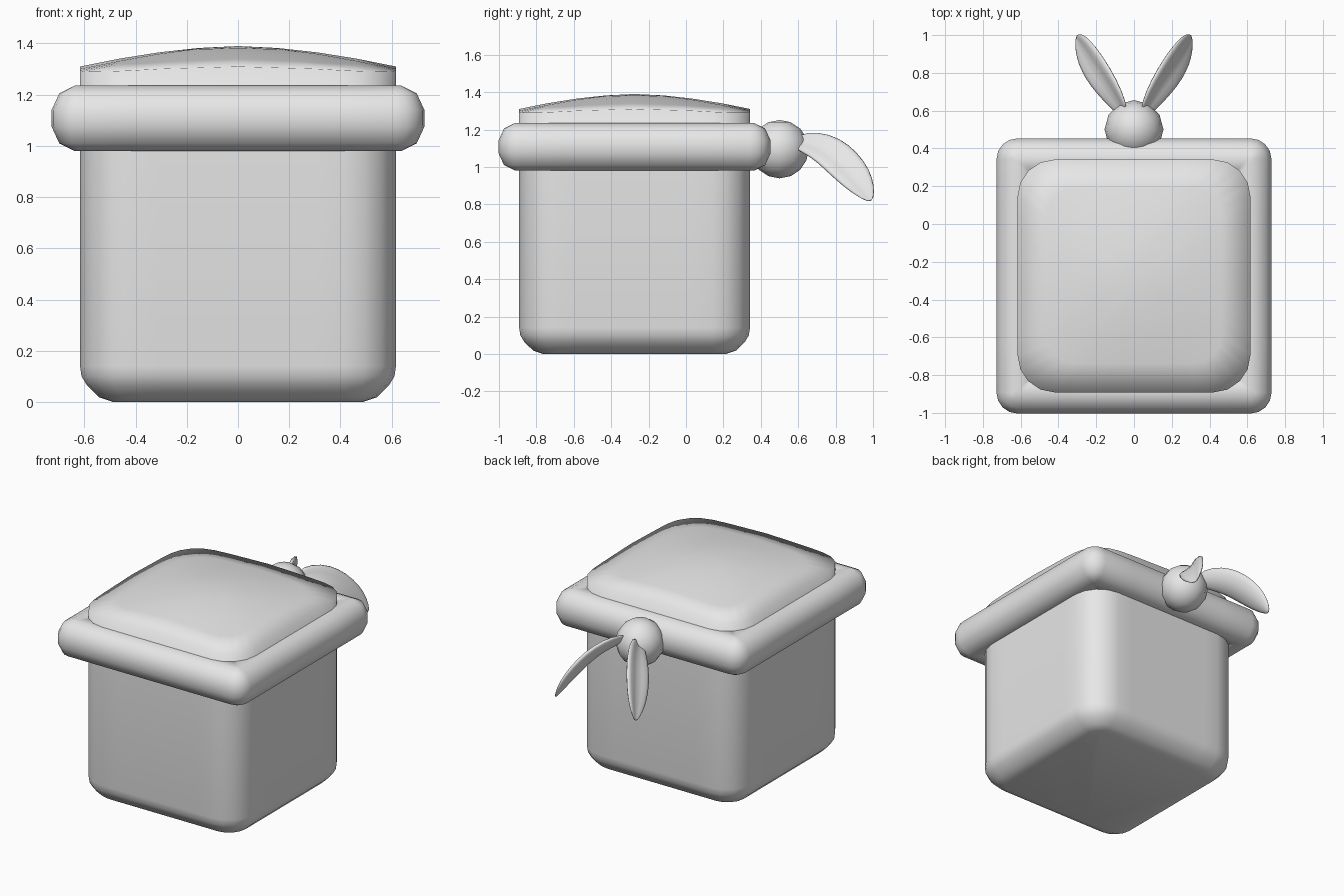
import bpy, bmesh, math
from mathutils import Vector

cube = bpy.data.objects.get("Cube")
if cube:
    bpy.data.objects.remove(cube, do_unlink=True)

CENTRE_Y = -0.275
HALF = 0.617

grey = bpy.data.materials.new("plain_grey")
grey.use_nodes = True
grey.diffuse_color = (0.8, 0.8, 0.8, 1)
grey.node_tree.nodes["Principled BSDF"].inputs["Base Color"].default_value = (0.8, 0.8, 0.8, 1)


def finish(name, bm):
    """Turn a bmesh into a smooth grey object."""
    bmesh.ops.recalc_face_normals(bm, faces=bm.faces)
    for f in bm.faces:
        f.smooth = True
    mesh = bpy.data.meshes.new(name)
    bm.to_mesh(mesh)
    bm.free()
    mesh.materials.append(grey)
    obj = bpy.data.objects.new(name, mesh)
    bpy.context.collection.objects.link(obj)
    return obj


def rounded_square(half, radius, segments=4):
    """Outline of a rounded square with three extra points along each side."""
    points = []
    inner = half - radius
    for side in range(4):
        turn = side * math.pi / 2
        corner = [(inner + radius * math.cos(a), inner + radius * math.sin(a))
                  for a in (math.pi / 2 * i / segments for i in range(segments + 1))]
        edge = [(half, half * t) for t in (-0.5, 0, 0.5)]
        for x, y in edge + corner:
            points.append((x * math.cos(turn) - y * math.sin(turn),
                           x * math.sin(turn) + y * math.cos(turn)))
    return points


def loft(bm, rings, closed=False):
    """Skin a list of equal rings of positions with quads."""
    loops = [[bm.verts.new(p) for p in ring] for ring in rings]
    pairs = list(zip(loops, loops[1:]))
    if closed:
        pairs.append((loops[-1], loops[0]))
    for a, b in pairs:
        for i in range(len(a)):
            j = (i + 1) % len(a)
            bm.faces.new((a[i], a[j], b[j], b[i]))
    return loops


def dome_height(x, y):
    """Pillow-shaped top, lowest at its corners."""
    gx, gy = (1 - min(abs(v) / HALF, 1) ** 1.7 for v in (x, y))
    return 1.28 + 0.03 * (gx + gy) + 0.05 * gx * gy


# Body: rounded base, straight walls and domed top
bm = bmesh.new()
rings = []
for inset, z in ((0.13, 0), (0.075, 0.018), (0.027, 0.065), (0.006, 0.1), (0, 0.14), (0, 0.98)):
    rings.append([(x, y + CENTRE_Y, z) for x, y in rounded_square(HALF - inset, 0.2 - inset)])
outline = rounded_square(HALF, 0.2)
for scale in (1, 0.75, 0.5, 0.25):
    rings.append([(x * scale, y * scale + CENTRE_Y, dome_height(x * scale, y * scale))
                  for x, y in outline])
loops = loft(bm, rings)
bm.faces.new(loops[0])
apex = bm.verts.new((0, CENTRE_Y, dome_height(0, 0)))
top = loops[-1]
for i in range(len(top)):
    bm.faces.new((top[i], top[(i + 1) % len(top)], apex))
finish("body", bm)

# Rim: thick rounded band around the body
bm = bmesh.new()
section = ((0.2, 1.235), (0.09, 1.235), (0.03, 1.205), (0, 1.14),
           (0, 1.075), (0.03, 1.01), (0.09, 0.98), (0.2, 0.98))
loft(bm, [[(x, y + CENTRE_Y, z) for x, y in rounded_square(0.728 - inset, max(0.11 - inset, 0.01))]
          for inset, z in section], closed=True)
finish("rim", bm)

# Ball on the back of the rim
bm = bmesh.new()
bmesh.ops.create_uvsphere(bm, u_segments=12, v_segments=8, radius=0.156)
bmesh.ops.translate(bm, verts=bm.verts, vec=(0, 0.5, 1.095))
finish("back_ball", bm)

# Two drooping leaves: position along the spine and half width
SPINE = ((0.05, 0.58, 1.14, 0.05), (0.1, 0.67, 1.13, 0.09), (0.16, 0.76, 1.09, 0.11),
         (0.215, 0.84, 1.02, 0.115), (0.26, 0.91, 0.94, 0.1),
         (0.29, 0.96, 0.87, 0.065), (0.308, 0.99, 0.815, 0.015))
# Cross-section with a groove on the outer face
LEAF_SECTION = ((-1, 0.1), (-0.65, 0.4), (0, -0.15), (0.65, 0.4),
                (1, 0.1), (0.6, -0.35), (0, -0.6), (-0.6, -0.35))
centres = [Vector(s[:3]) for s in SPINE]
outward = Vector((0.83, -0.06, 0.56))
for name, side in (("left_leaf", 1), ("right_leaf", -1)):
    bm = bmesh.new()
    rings = []
    for i, (c, s) in enumerate(zip(centres, SPINE)):
        along = (centres[min(i + 1, len(centres) - 1)] - centres[max(i - 1, 0)]).normalized()
        across = outward.cross(along).normalized()
        face = along.cross(across)
        ring = [c + s[3] * (u * across + 0.55 * v * face) for u, v in LEAF_SECTION]
        rings.append([(p.x * side, p.y, p.z) for p in ring])
    loops = loft(bm, rings)
    bm.faces.new(loops[0])
    bm.faces.new(loops[-1])
    leaf = finish(name, bm)
    leaf.modifiers.new("soften", 'SUBSURF').levels = 1
    leaf.modifiers["soften"].render_levels = 1
